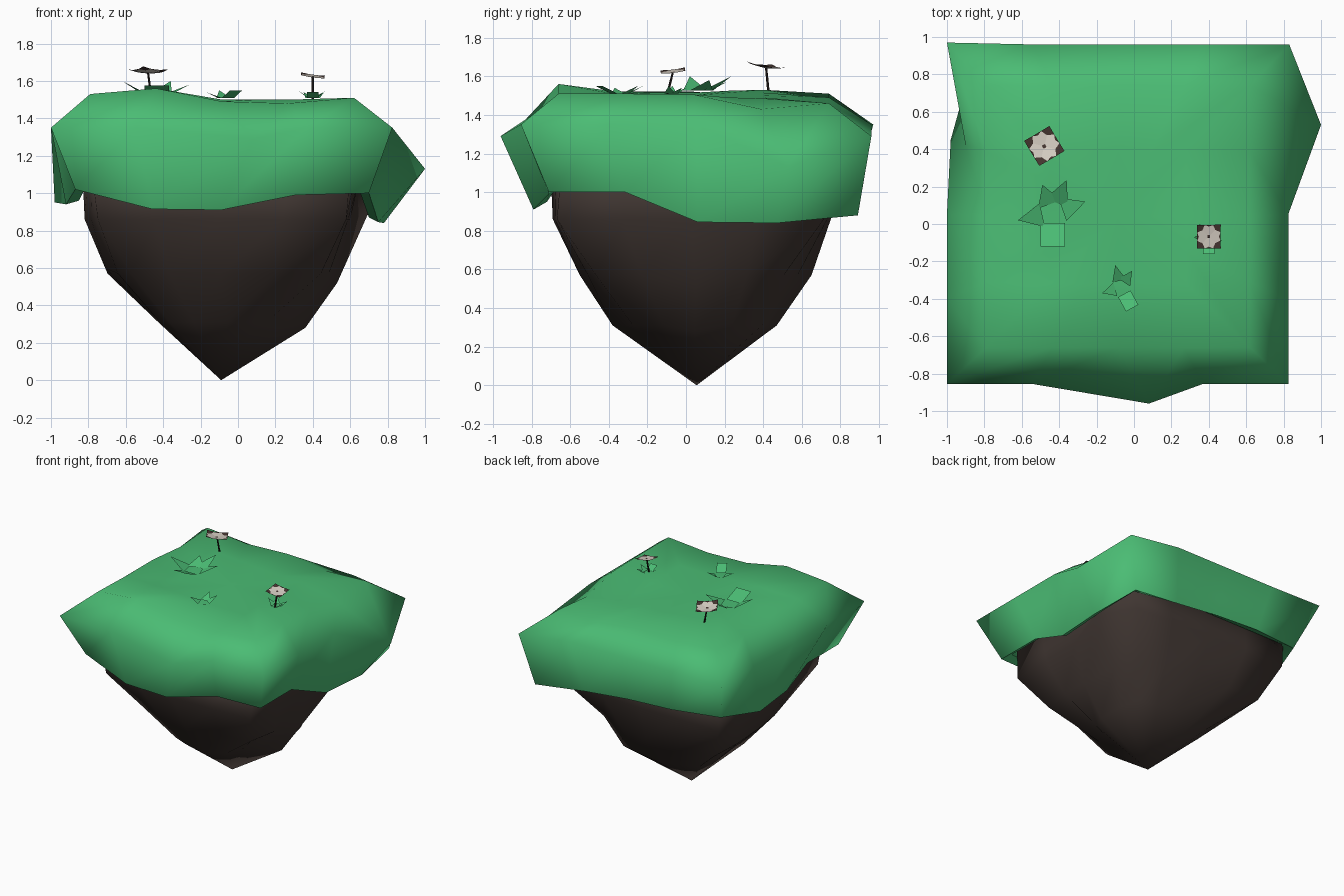
import bpy, bmesh, math
from mathutils import Vector, Matrix

if "Cube" in bpy.data.objects:
    bpy.data.objects.remove(bpy.data.objects["Cube"])


def material(name, rgb):
    mat = bpy.data.materials.new(name)
    mat.use_nodes = True
    mat.diffuse_color = (*rgb, 1)
    mat.node_tree.nodes["Principled BSDF"].inputs["Base Color"].default_value = (*rgb, 1)
    return mat


grass_green = material("grass_green", (0.07, 0.505, 0.175))
earth_brown = material("earth_brown", (0.05, 0.036, 0.031))
petal_cream = material("petal_cream", (0.68, 0.62, 0.55))
petal_brown = material("petal_brown", (0.06, 0.036, 0.03))
stem_dark = material("stem_dark", (0.015, 0.01, 0.009))


def finish(bm, name, mats, smooth=False):
    mesh = bpy.data.meshes.new(name)
    bm.to_mesh(mesh)
    bm.free()
    obj = bpy.data.objects.new(name, mesh)
    bpy.context.collection.objects.link(obj)
    for mat in mats:
        mesh.materials.append(mat)
    for poly in mesh.polygons:
        poly.use_smooth = smooth
    return obj


def ring(x0, x1, y0, y1, z, tweaks={}, corners=(1, 1, 1, 1)):
    """Sixteen points around a rectangle, counter-clockwise from (x0, y0)."""
    pts = []
    box = [(x0, y0), (x1, y0), (x1, y1), (x0, y1)]
    middle = Vector(((x0 + x1) / 2, (y0 + y1) / 2, z))
    for side in range(4):
        a, b = box[side], box[(side + 1) % 4]
        for k in range(4):
            p = Vector((a[0] + (b[0] - a[0]) * k / 4, a[1] + (b[1] - a[1]) * k / 4, z))
            # pull the corner and, half as much, its neighbours inward
            pull = {0: corners[side], 1: (1 + corners[side]) / 2,
                    2: 1, 3: (1 + corners[(side + 1) % 4]) / 2}[k]
            pts.append(middle + (p - middle) * pull)
    for i, p in tweaks.items():
        for axis in range(3):
            if p[axis] is not None:
                pts[i][axis] = p[axis]
    return pts


def heights(values):
    return {i: (None, None, z) for i, z in enumerate(values)}


def loft(name, rings, mat, first_cap, last_cap, sharp_ring=None):
    bm = bmesh.new()
    loops = [[bm.verts.new(p) for p in r] for r in rings]
    for low, high in zip(loops, loops[1:]):
        for i in range(16):
            j = (i + 1) % 16
            bm.faces.new((low[i], low[j], high[j], high[i]))
    for loop, point in ((loops[0], first_cap), (loops[-1], last_cap)):
        if point:
            tip = bm.verts.new(point)
            for i in range(16):
                bm.faces.new((loop[i], loop[(i + 1) % 16], tip))
    bmesh.ops.recalc_face_normals(bm, faces=bm.faces)
    if sharp_ring is not None:
        loop = loops[sharp_ring]
        for i in range(16):
            bm.edges.get((loop[i], loop[(i + 1) % 16])).smooth = False
    return finish(bm, name, [mat], True)


# Earth underside, tapering to a point
loft("earth_base", [
    ring(-.47, .36, -.38, .47, .31, {14: (-.48, None, .4), 6: (None, None, .28)}, (.75, .5, .82, .79)),
    ring(-.71, .53, -.55, .65, .57, {14: (None, None, .6), 6: (None, None, .52)}, (.78, .86, .76, .96)),
    ring(-.82, .6, -.69, .75, .86, {7: (.7, None, .9)}, (.9, .97, .95, 1)),
    ring(-.83, .65, -.7, .75, 1.08, {}, (.93, .93, 1, 1)),
], earth_brown, (-.09, .055, 0), (-.09, .03, 1.12))

# Grass cap draped over the earth
lip = {1: (None, -.72, .95), 2: (None, -.72, .95), 6: (.7, None, .87), 7: (.72, .48, .88),
       8: (.67, .8, .93), 13: (-.9, .45, .97), 14: (-.85, .02, .96)}
hem = heights([1.02, .915, .91, .99, 1.0, 1.0, .84, .84, .88, .93, .97, .99, 1.01, .95, .94, 1.02])
hem.update({1: (-.46, -.78, .915), 2: (-.09, -.79, .91), 6: (.75, .06, .845), 7: (.78, .47, .84),
            8: (.73, .89, .88), 12: (-.88, .81, 1.01), 13: (-.98, .45, .95), 14: (-.92, .02, .94)})
rim = {2: (.08, -.96, 1.29), 7: (1, .53, 1.13), 8: (.83, .96, 1.29), 12: (-1, .97, 1.35),
       13: (-.9, .42, 1.28)}
shoulder = heights([1.53, 1.56, 1.49, 1.48, 1.51, 1.51, 1.505, 1.43, 1.46,
                    1.445, 1.49, 1.475, 1.51, 1.49, 1.52, 1.52])
mound = heights([1.52, 1.515, 1.5, 1.5, 1.5, 1.5, 1.5, 1.49, 1.485,
                 1.49, 1.5, 1.515, 1.53, 1.525, 1.515, 1.515])
loft("grass_cap", [
    ring(-.81, .64, -.66, .76, 1.04, lip),
    ring(-.87, .7, -.71, .87, .95, hem),
    ring(-1, .825, -.855, .96, 1.35, rim),
    ring(-.79, .62, -.66, .74, 1.51, shoulder),
    ring(-.45, .28, -.32, .4, 1.5, mound),
], grass_green, None, (-.09, .04, 1.5), sharp_ring=1)


# Leaf tufts: pointed blades around a centre and one broad blade
def tuft(name, centre, tips, broad, width):
    bm = bmesh.new()
    c = Vector(centre)
    up = Vector((0, 0, 1))
    for tip in tips + [broad]:
        t = Vector(tip)
        out = (t - c) * Vector((1, 1, 0))
        side = up.cross(out).normalized() * width / 2
        root = c + out * .3
        pts = [root + side, root - side]
        pts += [t - side, t + side] if tip is broad else [t]
        bm.faces.new([bm.verts.new(p) for p in pts])
    finish(bm, name, [grass_green])


tuft("large_tuft", (-.435, .06, 1.525),
     [(-.62, .02, 1.6), (-.49, .21, 1.57), (-.36, .235, 1.6), (-.26, .12, 1.58)],
     (-.435, -.12, 1.575), .13)
tuft("front_tuft", (-.07, -.34, 1.51),
     [(-.17, -.37, 1.54), (-.1, -.22, 1.55), (-.01, -.25, 1.55)], (-.01, -.45, 1.55), .075)
tuft("flower_tuft", (.4, -.08, 1.51),
     [(.32, -.07, 1.55), (.35, 0, 1.54), (.46, -.02, 1.54), (.47, -.09, 1.55)],
     (.4, -.16, 1.54), .06)


# Flowers: dished square bloom with cream petals and brown corners on a thin stem
def flower(name, foot, head, size, turn, tilt, dish):
    foot, head = Vector(foot), Vector(head)
    place = Matrix.Translation(head) @ Matrix.Rotation(tilt[0], 4, "X") \
        @ Matrix.Rotation(tilt[1], 4, "Y") @ Matrix.Rotation(turn, 4, "Z")
    bm = bmesh.new()

    def vert(x, y, q):
        p = Matrix.Rotation(q * math.pi / 2, 3, "Z") @ Vector((x, y, 0)) * size / 2
        p.z = dish * (p.length / size) ** 2
        return bm.verts.new(place @ p)

    def face(index, *pts, q):
        bm.faces.new([vert(x, y, q) for x, y in pts]).material_index = index

    for q in range(4):
        face(1, (0, 0), (.12, -.12), (.12, .12), q=q)
        face(0, (.12, -.12), (.55, -.55), (1, -.35), (.85, 0), (1, .35), (.55, .55), (.12, .12), q=q)
        face(1, (1, .35), (1, 1), (.35, 1), (.55, .55), q=q)
        face(1, (1, -.35), (1, .35), (.85, 0), q=q)
    finish(bm, name + "_bloom", [petal_cream, petal_brown])

    bm = bmesh.new()
    axis = head - foot
    bmesh.ops.create_cone(bm, segments=5, radius1=.007, radius2=.006, depth=axis.length,
                          matrix=Matrix.Translation((foot + head) / 2)
                          @ axis.to_track_quat("Z", "Y").to_matrix().to_4x4())
    finish(bm, name + "_stem", [stem_dark])


flower("back_flower", (-.46, .43, 1.49), (-.48, .415, 1.642), .157, math.radians(31), (-.14, .03), .04)
flower("side_flower", (.4, -.1, 1.49), (.4, -.067, 1.622), .127, 0, (.12, .14), .015)
